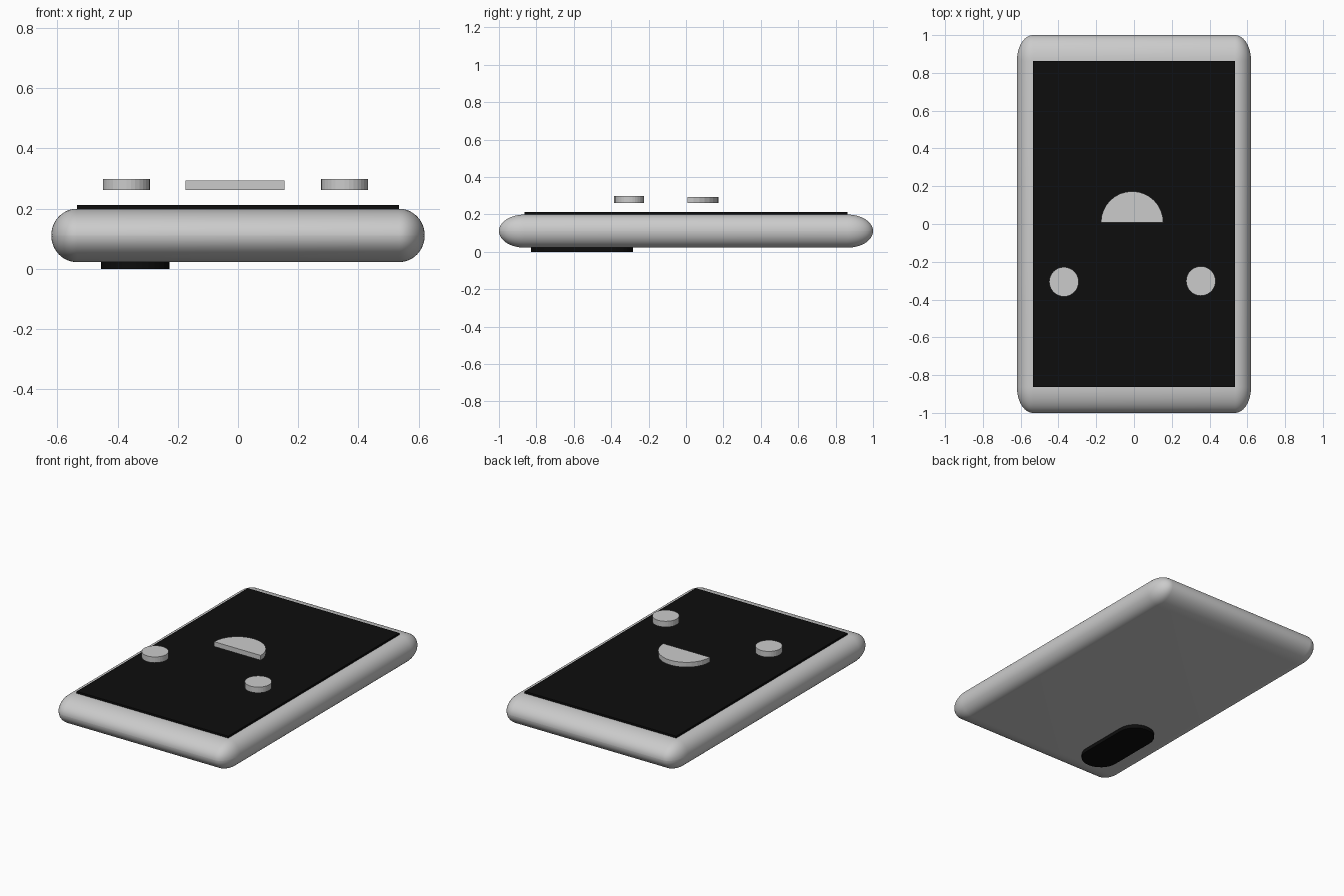
import bpy, bmesh
from math import pi, sin, cos

if "Cube" in bpy.data.objects:
    bpy.data.objects.remove(bpy.data.objects["Cube"])


def finish(name, bm, material=None):
    bmesh.ops.recalc_face_normals(bm, faces=bm.faces[:])
    mesh = bpy.data.meshes.new(name)
    bm.to_mesh(mesh)
    bm.free()
    obj = bpy.data.objects.new(name, mesh)
    bpy.context.collection.objects.link(obj)
    if material:
        mesh.materials.append(material)
    return obj


def smooth(obj, angle=0.6):
    bpy.ops.object.select_all(action='DESELECT')
    obj.select_set(True)
    bpy.context.view_layer.objects.active = obj
    bpy.ops.object.shade_smooth_by_angle(angle=angle)


def arc(cx, cy, r, start, end, steps):
    return [(cx + r * cos(start + (end - start) * i / steps),
             cy + r * sin(start + (end - start) * i / steps)) for i in range(steps + 1)]


def prism(name, outline, z0, z1, material=None):
    bm = bmesh.new()
    face = bm.faces.new([bm.verts.new((x, y, z0)) for x, y in outline])
    top = bmesh.ops.extrude_face_region(bm, geom=[face], use_keep_orig=True)
    verts = [v for v in top['geom'] if isinstance(v, bmesh.types.BMVert)]
    bmesh.ops.translate(bm, verts=verts, vec=(0, 0, z1 - z0))
    return finish(name, bm, material)


black = bpy.data.materials.new("black")
black.diffuse_color = (0.004, 0.004, 0.004, 1)
black.use_nodes = True
black.node_tree.nodes["Principled BSDF"].inputs["Base Color"].default_value = black.diffuse_color

# Body: box rounded in units of its edge radii, then scaled to elliptical edges
radius = (0.085, 0.137, 0.0885)
half = (0.62, 1.0, 0.0885)
bm = bmesh.new()
bmesh.ops.create_cube(bm, size=2)
bmesh.ops.scale(bm, verts=bm.verts[:], vec=[h / r for h, r in zip(half, radius)])
bmesh.ops.bevel(bm, geom=bm.edges[:], offset=0.999, offset_type='OFFSET',
                segments=12, profile=0.5, affect='EDGES')
bmesh.ops.scale(bm, verts=bm.verts[:], vec=radius)
bmesh.ops.translate(bm, verts=bm.verts[:], vec=(0, 0, 0.111))
smooth(finish("body", bm))

# Screen plate
prism("screen", [(-0.535, -0.863), (0.535, -0.863), (0.535, 0.863), (-0.535, 0.863)],
      0.19, 0.212, black)

# Stadium-shaped camera bump on the back
cx, r = -0.341, 0.114
prism("camera_bump", arc(cx, -0.397, r, 0, pi, 16) + arc(cx, -0.716, r, pi, 2 * pi, 16),
      0.0, 0.04, black)

# Two discs and a half disc floating above the screen
for side, x, y in (("left", -0.371, -0.306), ("right", 0.354, -0.302)):
    prism(side + "_disc", arc(x, y, 0.078, 0, 2 * pi, 32)[:-1], 0.262, 0.299)
prism("half_disc", arc(-0.01, 0.008, 0.165, 0, pi, 16), 0.262, 0.293)
